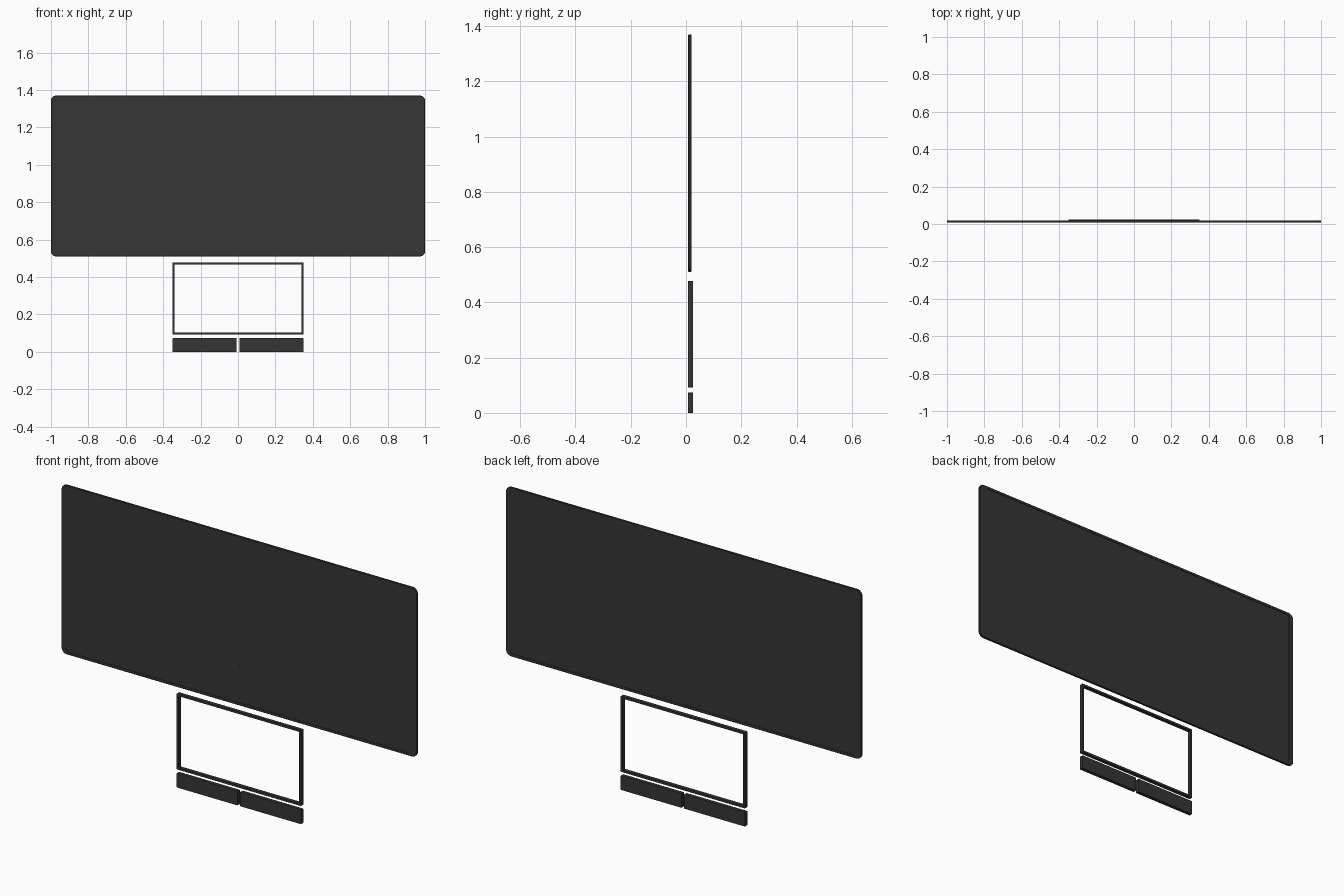
import bpy, bmesh, math

if "Cube" in bpy.data.objects:
    bpy.data.objects.remove(bpy.data.objects["Cube"])

mat = bpy.data.materials.new("dark_plastic")
mat.diffuse_color = (0.035, 0.035, 0.035, 1)
mat.use_nodes = True
mat.node_tree.nodes["Principled BSDF"].inputs["Base Color"].default_value = mat.diffuse_color


def finish(name, bm):
    bmesh.ops.recalc_face_normals(bm, faces=bm.faces)
    me = bpy.data.meshes.new(name)
    bm.to_mesh(me)
    bm.free()
    me.materials.append(mat)
    ob = bpy.data.objects.new(name, me)
    bpy.context.collection.objects.link(ob)
    return ob


def rounded_loop(bm, x0, x1, z0, z1, y, r, seg=8):
    # rounded rectangle of vertices in the xz plane
    verts = []
    corners = [(x1 - r, z1 - r), (x0 + r, z1 - r), (x0 + r, z0 + r), (x1 - r, z0 + r)]
    for k, (cx, cz) in enumerate(corners):
        for i in range(seg + 1):
            a = math.pi / 2 * (k + i / seg)
            verts.append(bm.verts.new((cx + r * math.cos(a), y, cz + r * math.sin(a))))
    return verts


def bridge(bm, a, b):
    n = len(a)
    for i in range(n):
        bm.faces.new((a[i], a[(i + 1) % n], b[(i + 1) % n], b[i]))


def slab(name, rings, closed=False, seg=8):
    # stack of rounded rectangles, capped or closed into a hollow frame
    bm = bmesh.new()
    loops = [rounded_loop(bm, *r, seg=seg) for r in rings]
    for a, b in zip(loops, loops[1:]):
        bridge(bm, a, b)
    if closed:
        bridge(bm, loops[-1], loops[0])
    else:
        bm.faces.new(loops[0])
        bm.faces.new(loops[-1])
    return finish(name, bm)


def ring(x, z0, z1, inset_x, inset_z, y, r):
    return (-x + inset_x, x - inset_x, z0 + inset_z, z1 - inset_z, y, r)


# Wide screen panel with shallow recess on both faces
F, B, E = 0.008, 0.02, 0.002
P = (1.0, 0.51, 1.37)
slab("screen_panel", [
    ring(*P, 0.025, 0.014, F + 0.002, 0.02),
    ring(*P, 0.025, 0.014, F, 0.02),
    ring(*P, E, E, F, 0.026),
    ring(*P, 0, 0, F + E, 0.028),
    ring(*P, 0, 0, B - E, 0.028),
    ring(*P, E, E, B, 0.026),
    ring(*P, 0.025, 0.014, B, 0.02),
    ring(*P, 0.025, 0.014, B - 0.002, 0.02),
])

# Tiny indicator below the screen centre
bm = bmesh.new()
bmesh.ops.create_cone(bm, cap_ends=True, segments=16, radius1=0.004, radius2=0.004, depth=0.002)
for v in bm.verts:
    x, y, z = v.co
    v.co = (x, 0.0095 + z, 0.72 + y)
finish("indicator", bm)

# Hollow stand frame
S, T = (0.35, 0.092, 0.478), 0.011
slab("stand_frame", [
    ring(*S, 0, 0, 0.007, 0.002),
    ring(*S, 0, 0, 0.025, 0.002),
    ring(*S, T, T, 0.025, 0.001),
    ring(*S, T, T, 0.007, 0.001),
], closed=True, seg=2)

# Pair of base bars
for side, x0, x1 in (("left", -0.35, -0.007), ("right", 0.007, 0.35)):
    slab(side + "_base_bar", [(x0, x1, 0, 0.073, 0.007, 0.002),
                              (x0, x1, 0, 0.073, 0.025, 0.002)], seg=2)
